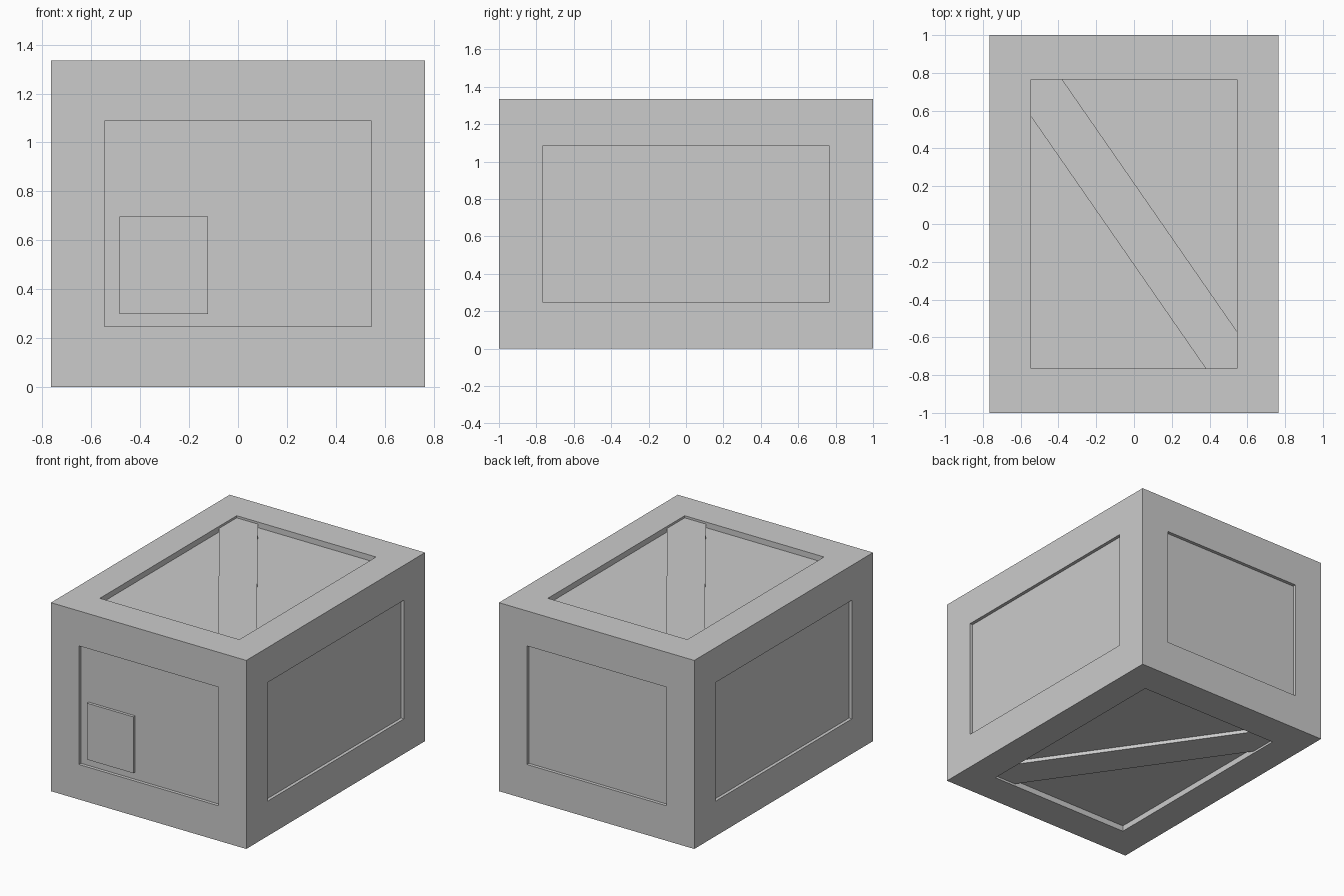
import bpy, bmesh
from mathutils import Vector

if "Cube" in bpy.data.objects:
    bpy.data.objects.remove(bpy.data.objects["Cube"])

OUTER = Vector((0.765, 1.0, 0.6675))    # half sizes of the crate
INNER = Vector((0.546, 0.765, 0.42))    # half sizes of the panel openings
SIDE_DEPTH, CAP_DEPTH = 0.023, 0.04     # panel recess on the sides / top and bottom
BRACE_DROP = 0.015                      # brace sits just below the frame
MID = OUTER.z


def finish(bm, name):
    bmesh.ops.recalc_face_normals(bm, faces=bm.faces[:])
    mesh = bpy.data.meshes.new(name)
    bm.to_mesh(mesh)
    bm.free()
    obj = bpy.data.objects.new(name, mesh)
    bpy.context.collection.objects.link(obj)
    return obj


def box(name, lo, hi):
    lo, hi = Vector(lo), Vector(hi)
    bm = bmesh.new()
    bmesh.ops.create_cube(bm, size=1)
    for v in bm.verts:
        v.co = (lo + hi) / 2 + v.co * (hi - lo)
    return finish(bm, name)


def prism(name, points, z0, z1):
    bm = bmesh.new()
    face = bm.faces.new([bm.verts.new((x, y, z0)) for x, y in points])
    top = bmesh.ops.extrude_face_region(bm, geom=[face])["geom"]
    verts = [g for g in top if isinstance(g, bmesh.types.BMVert)]
    bmesh.ops.translate(bm, verts=verts, vec=(0, 0, z1 - z0))
    return finish(bm, name)


# Crate body: a box with a sunken panel on each of the six faces
bm = bmesh.new()
bmesh.ops.create_cube(bm, size=2)
for v in bm.verts:
    v.co *= OUTER
bm.normal_update()
for face in bm.faces[:]:
    normal = face.normal.copy()
    axis = max(range(3), key=lambda i: abs(normal[i]))
    bmesh.ops.inset_individual(bm, faces=[face], thickness=0.1)
    for v in face.verts:
        for i in range(3):
            if i != axis:
                v.co[i] = INNER[i] if v.co[i] > 0 else -INNER[i]
    panel = bmesh.ops.extrude_discrete_faces(bm, faces=[face])["faces"][0]
    depth = CAP_DEPTH if axis == 2 else SIDE_DEPTH
    bmesh.ops.translate(bm, verts=panel.verts[:], vec=-normal * depth)
bmesh.ops.translate(bm, verts=bm.verts[:], vec=(0, 0, MID))
finish(bm, "crate_body")

# Diagonal braces across the top and bottom panels, corner to corner
ix, iy = INNER.x, INNER.y
half = [(-ix, 0.57), (-ix, iy), (-0.38, iy)]
outline = half + [(-x, -y) for x, y in half]
height = 2 * OUTER.z
prism("top_brace", outline, height - CAP_DEPTH, height - BRACE_DROP)
prism("bottom_brace", outline, BRACE_DROP, CAP_DEPTH)

# Square plate on the front panel
box("front_plate", (-0.485, -0.997, 0.298), (-0.122, -1 + SIDE_DEPTH, 0.697))
